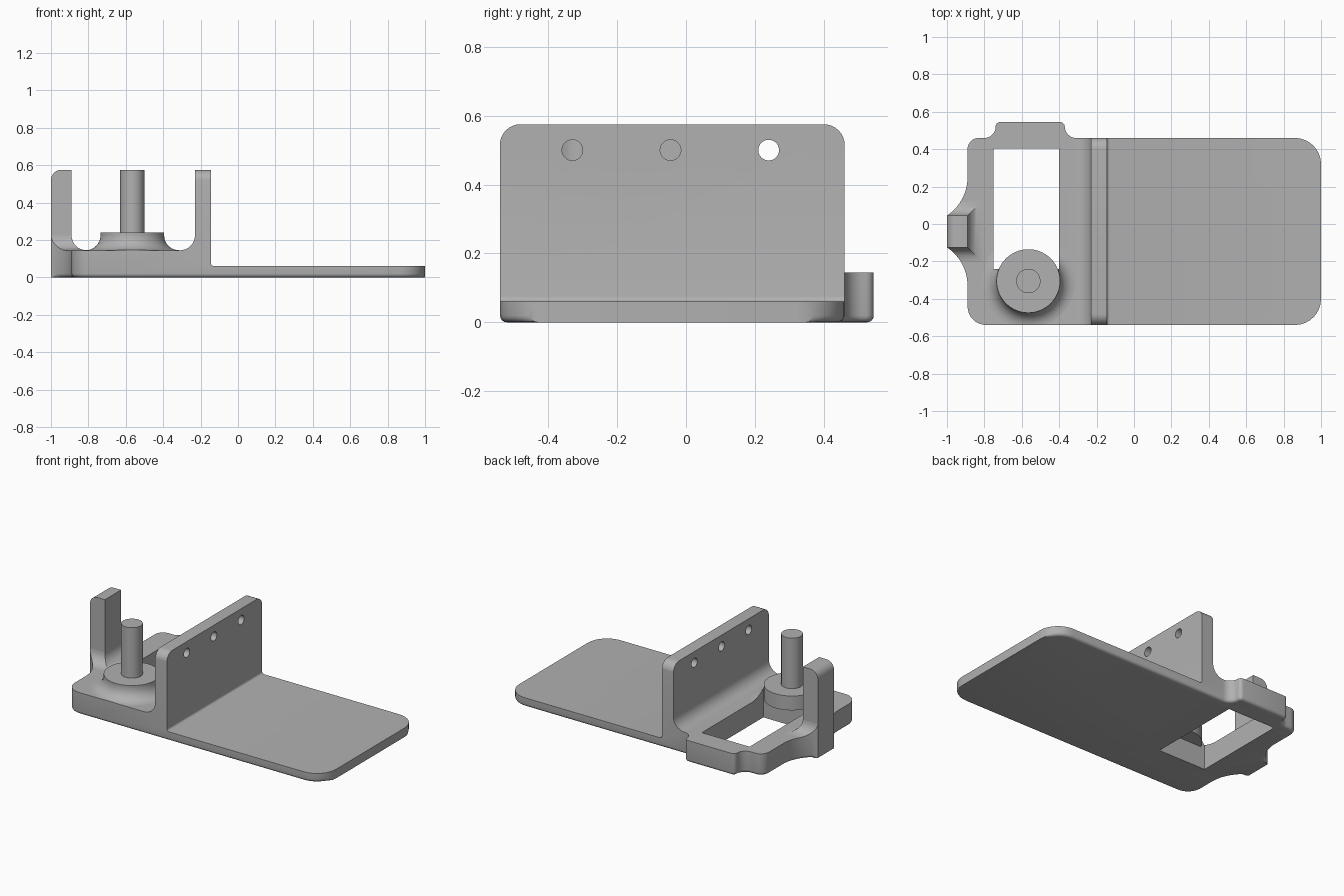
import bpy, bmesh
from math import cos, sin, radians, tau

old = bpy.data.objects.get("Cube")
if old:
    bpy.data.objects.remove(old)

grey = bpy.data.materials.new("plain grey")
grey.use_nodes = True
grey.diffuse_color = (0.44, 0.44, 0.44, 1)
grey.node_tree.nodes["Principled BSDF"].inputs["Base Color"].default_value = (0.44, 0.44, 0.44, 1)


def arc(cx, cy, r, a, b, n=8):
    """Points along an arc from angle a to angle b in degrees."""
    angles = [radians(a + (b - a) * i / n) for i in range(n + 1)]
    return [(cx + r * cos(t), cy + r * sin(t)) for t in angles]


def loft(name, rings, bevel=0):
    """Closed solid through rings of equal length."""
    bm = bmesh.new()
    rows = [[bm.verts.new(p) for p in ring] for ring in rings]
    n = len(rows[0])
    bm.faces.new(rows[0][::-1])
    bm.faces.new(rows[-1])
    for low, high in zip(rows, rows[1:]):
        for i in range(n):
            j = (i + 1) % n
            bm.faces.new((low[i], low[j], high[j], high[i]))
    bmesh.ops.recalc_face_normals(bm, faces=bm.faces)
    if bevel:
        floor = [e for e in bm.edges if all(abs(v.co.z) < 1e-5 for v in e.verts)
                 and abs(e.verts[0].co.x + e.verts[1].co.x) < 1.98]
        bmesh.ops.bevel(bm, geom=floor, offset=bevel, segments=4, profile=0.5,
                        affect='EDGES', clamp_overlap=False)
    mesh = bpy.data.meshes.new(name)
    bm.to_mesh(mesh)
    bm.free()
    mesh.materials.append(grey)
    obj = bpy.data.objects.new(name, mesh)
    bpy.context.collection.objects.link(obj)
    return obj


def prism(name, points, axis, a, b, bevel=0):
    """Extrude a 2D profile from a to b along an axis."""
    place = {'x': lambda p, d: (d, p[0], p[1]),
             'y': lambda p, d: (p[0], d, p[1]),
             'z': lambda p, d: (p[0], p[1], d)}[axis]
    clean = []
    for p in points:
        if not clean or abs(p[0] - clean[-1][0]) + abs(p[1] - clean[-1][1]) > 1e-4:
            clean.append(p)
    return loft(name, [[place(p, d) for p in clean] for d in (a, b)], bevel)


def box(name, x0, x1, y0, y1, z0, z1):
    return prism(name, [(x0, y0), (x1, y0), (x1, y1), (x0, y1)], 'z', z0, z1)


def combine(obj, other, operation):
    mod = obj.modifiers.new("cut", 'BOOLEAN')
    mod.object, mod.operation, mod.solver = other, operation, 'EXACT'
    graph = bpy.context.evaluated_depsgraph_get()
    mesh = bpy.data.meshes.new_from_object(obj.evaluated_get(graph))
    obj.modifiers.clear()
    obj.data = mesh


def smooth(obj):
    for face in obj.data.polygons:
        face.use_smooth = True
    obj.data.set_sharp_from_angle(angle=radians(32))


BASE, TOP, FILLET = 0.145, 0.575, 0.08
BX, BY = -0.565, -0.305

# Plan outline with rear tab and flared side for the upright post
plan = (arc(-0.79, -0.44, 0.1, 180, 270) + arc(0.86, -0.4, 0.14, 270, 360)
        + arc(0.86, 0.32, 0.14, 0, 90)
        + arc(-0.31, 0.52, 0.06, 270, 180) + arc(-0.395, 0.52, 0.025, 0, 90, 5)
        + arc(-0.715, 0.52, 0.025, 90, 180, 5) + arc(-0.8, 0.52, 0.06, 360, 270)
        + arc(-0.83, 0.4, 0.06, 90, 180)
        + arc(-1.136, 0.25, 0.246, 0, -56.4, 12)
        + arc(-1.136, -0.33, 0.246, 56.4, 0, 12))
outline = prism("outline_cutter", plan, 'z', 0, 0.8, 0.02)

# Body: thick base, upright wall and thin plate from one side profile
side = ([(-1.2, -0.1), (1.2, -0.1), (1.2, 0.06)]
        + arc(-0.13, 0.075, 0.015, 270, 180, 4)
        + [(-0.145, TOP), (-0.23, TOP)]
        + arc(-0.23 - FILLET, BASE + FILLET, FILLET, 0, -90)
        + [(-1.2, BASE)])
body = prism("base_plate_and_wall", side, 'y', -0.7, 0.7)
combine(body, outline, 'INTERSECT')

# Rounded upper corners of the wall
wall_shape = ([(-0.7, -0.1), (0.7, -0.1), (0.7, 0.3), (0.4605, 0.3)]
              + arc(0.4005, TOP - 0.06, 0.06, 0, 90)
              + arc(-0.4805, TOP - 0.06, 0.06, 90, 180)
              + [(-0.5405, 0.3), (-0.7, 0.3)])
corners = prism("corner_cutter", wall_shape, 'x', -1.3, 1.3)
combine(body, corners, 'INTERSECT')

# Rectangular window and three wall holes
window = box("window_cutter", -0.75, -0.4, -0.24, 0.405, -0.2, 0.4)
combine(body, window, 'DIFFERENCE')
cutters = [outline, corners, window]
for y in (-0.33, -0.045, 0.24):
    hole = prism("hole_cutter", arc(y, 0.5, 0.03, 0, 352.5, 47), 'x', -0.35, 0)
    combine(body, hole, 'DIFFERENCE')
    cutters.append(hole)

# Upright post with one rounded top corner
post = prism("upright_post", [(-1, BASE - 0.01), (-0.89, BASE - 0.01), (-0.89, TOP)]
             + arc(-0.945, TOP - 0.055, 0.055, 90, 180), 'y', -0.125, 0.045)

# Curved skirts at the foot of the post and the boss
curve = [(FILLET * (1 - cos(t)), BASE + FILLET * (1 - sin(t)))
         for t in (radians(90 * i / 8) for i in range(9))]
curve.append((FILLET, BASE - 0.02))
post_skirt = loft("post_fillet", [
    [(-1.1, -0.125 - d, z), (-0.89 + d, -0.125 - d, z),
     (-0.89 + d, 0.045 + d, z), (-1.1, 0.045 + d, z)] for d, z in curve])
combine(post_skirt, outline, 'INTERSECT')
boss_skirt = loft("boss_fillet", [
    [(BX + (0.17 + d) * cos(tau * i / 64), BY + (0.17 + d) * sin(tau * i / 64), z)
     for i in range(64)] for d, z in curve])
combine(boss_skirt, outline, 'INTERSECT')
combine(boss_skirt, window, 'DIFFERENCE')

# Round boss and pin
boss = prism("round_boss", arc(BX, BY, 0.17, 0, 354.375, 63), 'z', BASE, 0.24)
pin = prism("pin", arc(BX, BY, 0.065, 0, 352.5, 47), 'z', 0.23, TOP)

for obj in (body, post, post_skirt, boss_skirt, boss, pin):
    smooth(obj)
for cutter in cutters:
    bpy.data.objects.remove(cutter)
